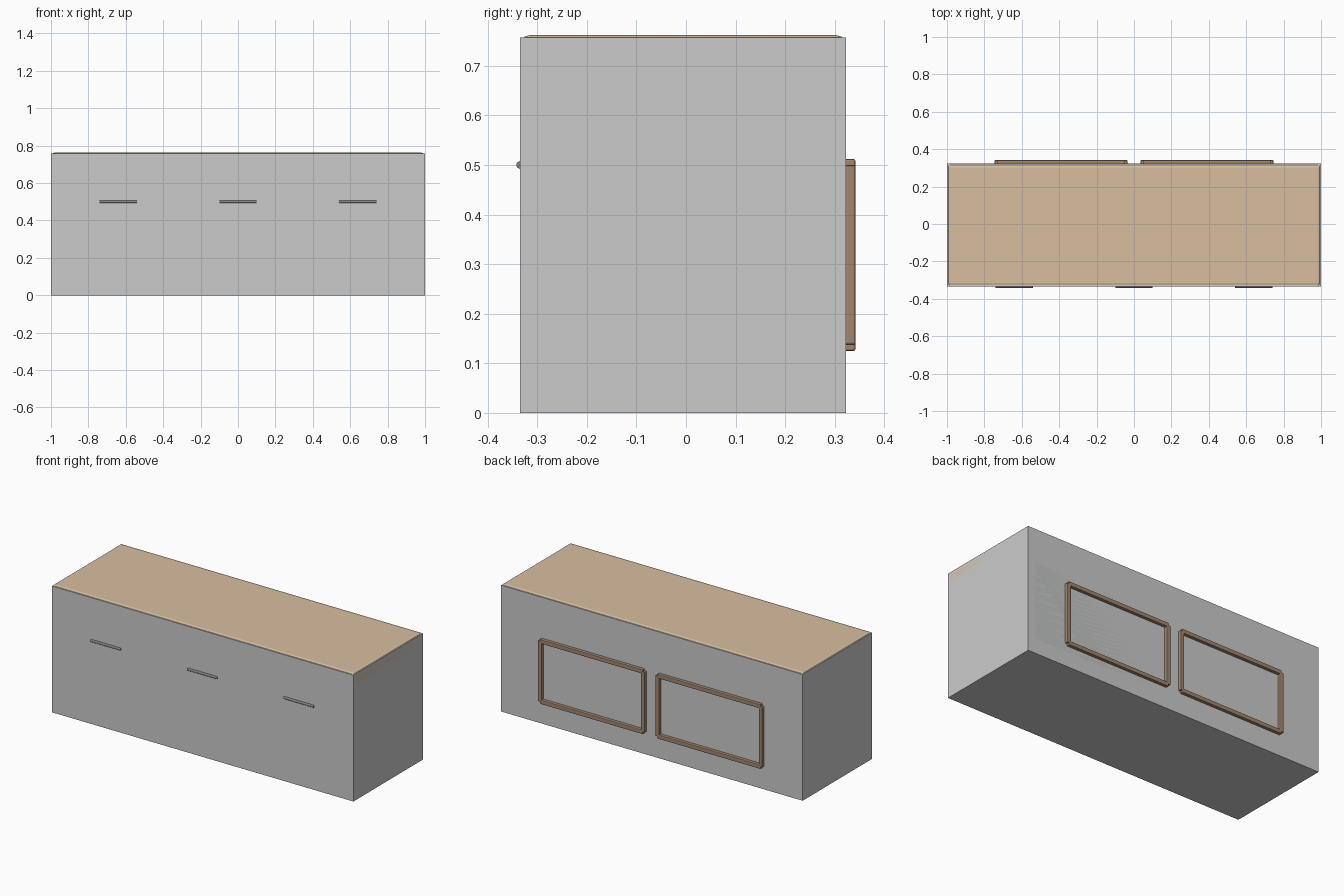
import bpy, math

if "Cube" in bpy.data.objects:
    bpy.data.objects.remove(bpy.data.objects["Cube"])


def material(name, rgb):
    m = bpy.data.materials.new(name)
    m.diffuse_color = (*rgb, 1)
    m.use_nodes = True
    m.node_tree.nodes["Principled BSDF"].inputs["Base Color"].default_value = m.diffuse_color
    return m


TAN = material("tan_wood", (0.69, 0.52, 0.35))
BROWN = material("brown_wood", (0.36, 0.24, 0.16))
GREEN = material("green_panel", (0.36, 0.46, 0.37))
DARK = material("dark_metal", (0.22, 0.22, 0.22))


def box(name, x, y, z, mat=None, bevel=0, segments=2):
    """Box from (min, max) ranges with an optional rounded edge."""
    spans = (x, y, z)
    bpy.ops.mesh.primitive_cube_add(size=1, location=[(a + b) / 2 for a, b in spans])
    ob = bpy.context.object
    ob.name = name
    ob.scale = [b - a for a, b in spans]
    bpy.ops.object.transform_apply(location=False, rotation=False, scale=True)
    if mat:
        ob.data.materials.append(mat)
    if bevel:
        mod = ob.modifiers.new("rounded_edges", 'BEVEL')
        mod.width = bevel
        mod.segments = segments
    return ob


FRONT, BACK = -0.335, 0.323

# Cabinet body and the worktop set into it
box("cabinet_body", (-1, 1), (FRONT, BACK), (0, 0.757))
box("worktop", (-1, 1), (FRONT, BACK), (0.675, 0.762), TAN, 0.02, 3)

# Inlaid panel flush with the back
box("back_panel", (-0.95, 0.95), (BACK - 0.02, BACK), (0.09, 0.55), GREEN)

# Two rectangular frames on the back, each made of four bars
W = 0.025
Z0, Z1 = 0.1375, 0.4995          # bar centre lines
for side, cx in (("left", -0.39), ("right", 0.39)):
    x0, x1 = cx - 0.3425, cx + 0.3425
    y = (BACK - 0.006, 0.342)
    for tag, z in (("bottom", Z0), ("top", Z1)):
        box(f"{side}_frame_{tag}", (x0, x1), y, (z - W / 2, z + W / 2), BROWN, 0.004)
    for tag, x in (("inner", min(x0, x1, key=abs)), ("outer", max(x0, x1, key=abs))):
        box(f"{side}_frame_{tag}", (x - W / 2, x + W / 2), y, (Z0, Z1), BROWN, 0.004)

# Round bar handles half sunk into the front
for tag, x in (("left", -0.64), ("middle", 0), ("right", 0.64)):
    bpy.ops.mesh.primitive_cylinder_add(vertices=16, radius=0.008, depth=0.2,
                                        location=(x, FRONT + 0.001, 0.5),
                                        rotation=(0, math.pi / 2, 0))
    handle = bpy.context.object
    handle.name = f"{tag}_handle"
    handle.data.materials.append(DARK)
    bpy.ops.object.shade_smooth_by_angle(angle=math.radians(40))
